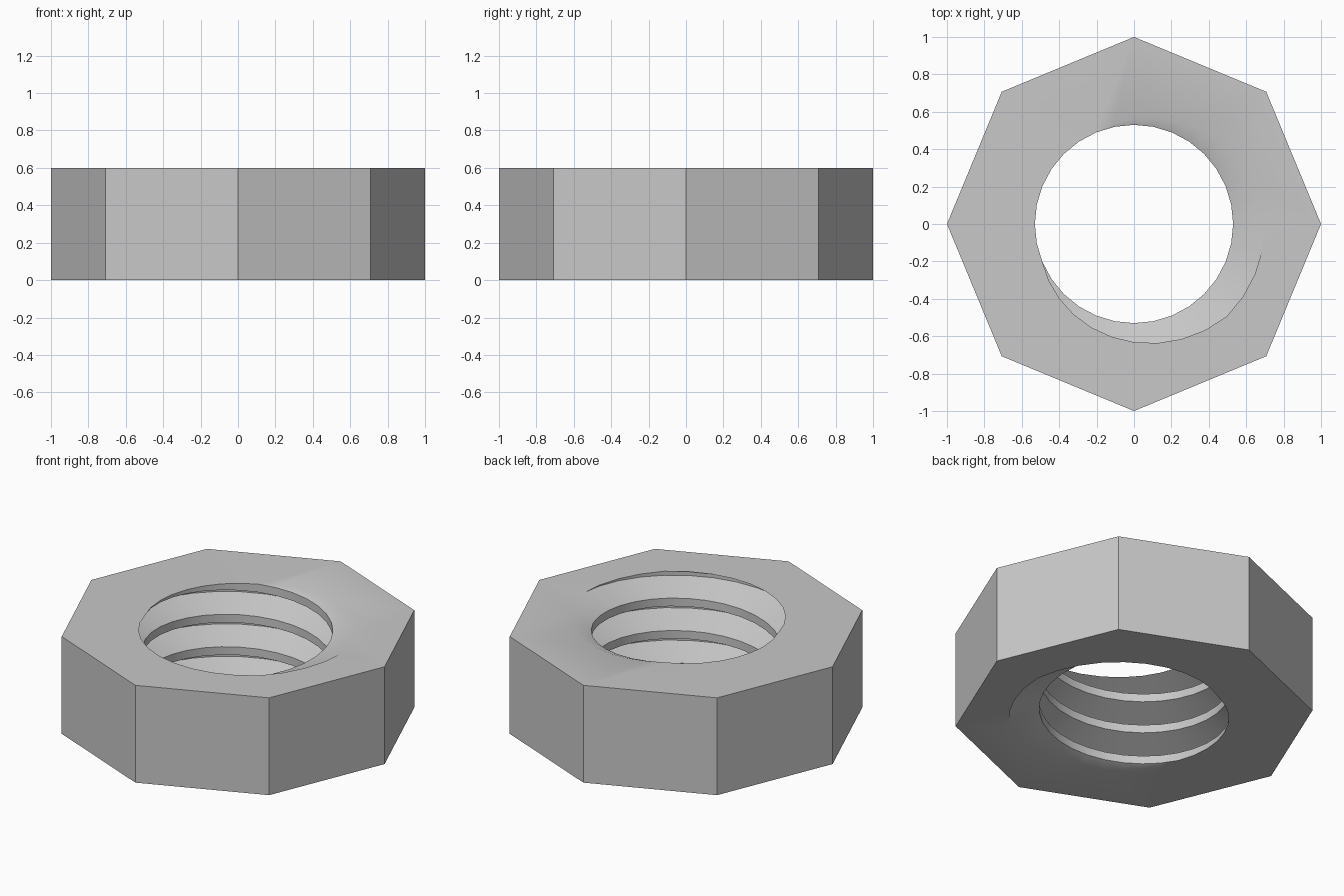
import bpy
import bmesh
from math import cos, sin, pi

cube = bpy.data.objects.get("Cube")
if cube:
    bpy.data.objects.remove(cube, do_unlink=True)

HEIGHT = 0.6
PITCH = HEIGHT / 3
CREST_R, ROOT_R = 0.53, 0.70
SEGMENTS = 32

# One pitch of the thread: (fraction of pitch, radius)
PROFILE = [(0, ROOT_R), (0.125, ROOT_R), (0.4375, CREST_R), (0.6875, CREST_R)]

steel = bpy.data.materials.new("steel_grey")
steel.use_nodes = True
colour = (0.58, 0.58, 0.58, 1)
steel.diffuse_color = colour
steel.node_tree.nodes["Principled BSDF"].inputs["Base Color"].default_value = colour

bm = bmesh.new()

# Right-handed helical thread wall, longer than the nut at both ends
columns = []
for i in range(SEGMENTS + 1):
    t = i / SEGMENTS
    a = 2 * pi * t
    columns.append([bm.verts.new((r * cos(a), r * sin(a), PITCH * (turn + f + t)))
                    for turn in range(-2, 5) for f, r in PROFILE])
for left, right in zip(columns, columns[1:]):
    for j in range(len(left) - 1):
        bm.faces.new((left[j], left[j + 1], right[j + 1], right[j]))
bmesh.ops.remove_doubles(bm, verts=bm.verts[:], dist=1e-4)

# Trim the thread flush with the bottom and top planes
for z, direction in ((0, -1), (HEIGHT, 1)):
    bmesh.ops.bisect_plane(bm, geom=bm.verts[:] + bm.edges[:] + bm.faces[:],
                           dist=1e-5, plane_co=(0, 0, z),
                           plane_no=(0, 0, direction), clear_outer=True)
bmesh.ops.remove_doubles(bm, verts=bm.verts[:], dist=1e-4)
rims = {z: [e for e in bm.edges if e.is_boundary
            and all(abs(v.co.z - z) < 1e-3 for v in e.verts)]
        for z in (0, HEIGHT)}

# Eight-sided outer wall and the two end faces
rings = {}
for z, rim in rims.items():
    ring = [bm.verts.new((cos(k * pi / 4), sin(k * pi / 4), z)) for k in range(8)]
    outline = [bm.edges.new((ring[k], ring[(k + 1) % 8])) for k in range(8)]
    bmesh.ops.triangle_fill(bm, edges=rim + outline, use_beauty=True,
                            normal=(0, 0, 1 if z else -1))
    rings[z] = ring
low, high = rings[0], rings[HEIGHT]
for k in range(8):
    n = (k + 1) % 8
    bm.faces.new((low[k], low[n], high[n], high[k]))
bmesh.ops.recalc_face_normals(bm, faces=bm.faces[:])

mesh = bpy.data.meshes.new("threaded_nut")
bm.to_mesh(mesh)
bm.free()
mesh.materials.append(steel)
nut = bpy.data.objects.new("threaded_nut", mesh)
bpy.context.collection.objects.link(nut)

# Smooth thread flanks, crisp edges
bpy.ops.object.select_all(action="DESELECT")
nut.select_set(True)
bpy.context.view_layer.objects.active = nut
bpy.ops.object.shade_smooth_by_angle(angle=pi / 6)
